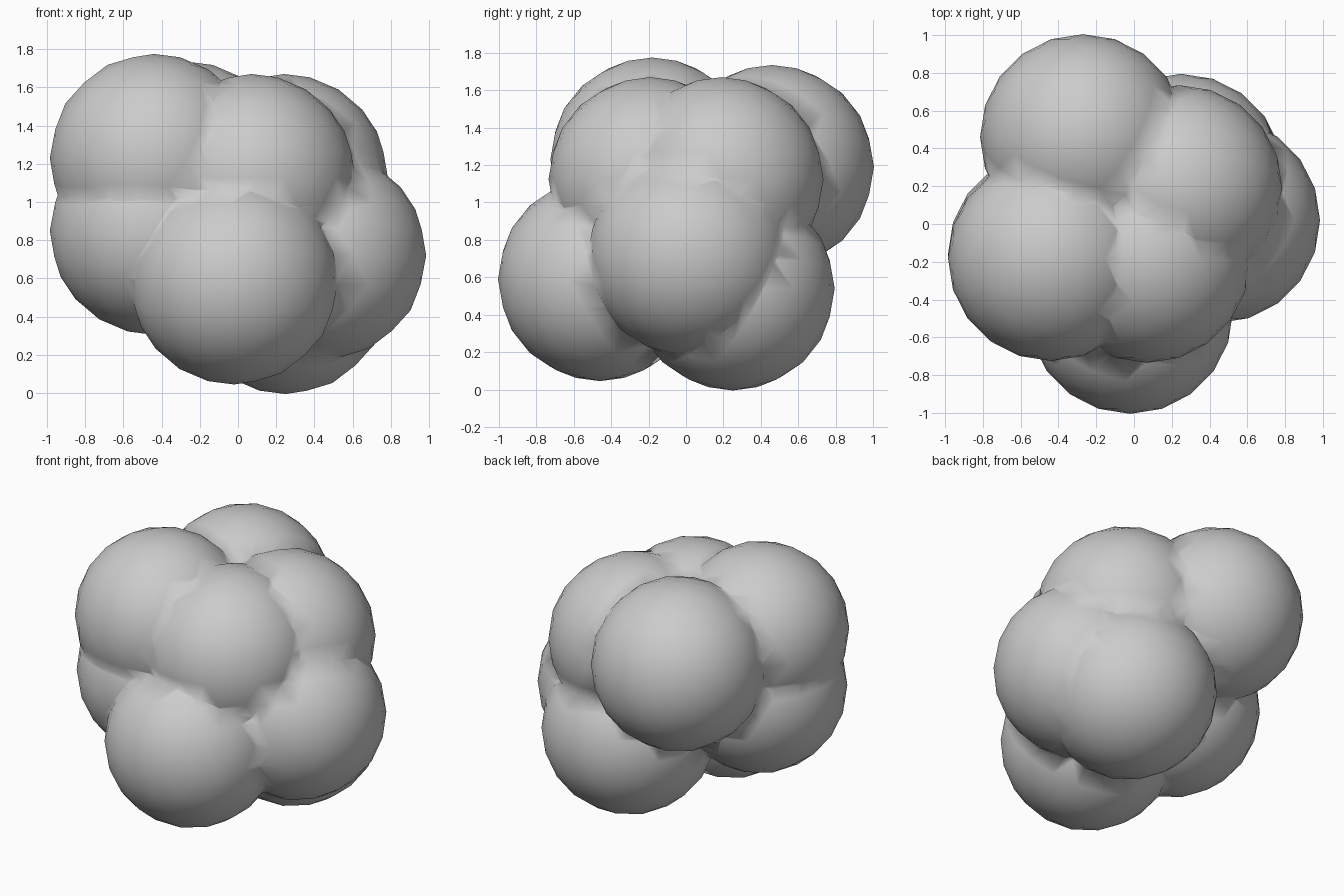
import bpy

if "Cube" in bpy.data.objects:
    bpy.data.objects.remove(bpy.data.objects["Cube"])

R = 0.545
# Centres of the overlapping balls
CENTRES = [
    (-0.44, -0.18, 1.23),   # upper left front
    (-0.27, 0.46, 1.19),    # upper back
    (0.07, -0.19, 1.125),   # upper front
    (0.24, 0.19, 1.125),    # upper right back
    (-0.02, -0.46, 0.59),   # lower front
    (0.44, 0.02, 0.72),     # lower right
    (0.25, 0.25, 0.54),     # bottom back
    (-0.44, -0.16, 0.85),   # lower left
]


def ball(name, centre):
    bpy.ops.mesh.primitive_ico_sphere_add(subdivisions=3, radius=R, location=centre)
    ob = bpy.context.object
    ob.name = name
    return ob


# Fuse all balls into one clustered skin
cluster = ball("ball_cluster", CENTRES[0])
for c in CENTRES[1:]:
    other = ball("ball_helper", c)
    mod = cluster.modifiers.new("union", 'BOOLEAN')
    mod.operation = 'UNION'
    mod.solver = 'EXACT'
    mod.object = other
    bpy.context.view_layer.objects.active = cluster
    bpy.ops.object.modifier_apply(modifier=mod.name)
    bpy.data.objects.remove(other, do_unlink=True)

# Soft creases between the balls
for p in cluster.data.polygons:
    p.use_smooth = True
